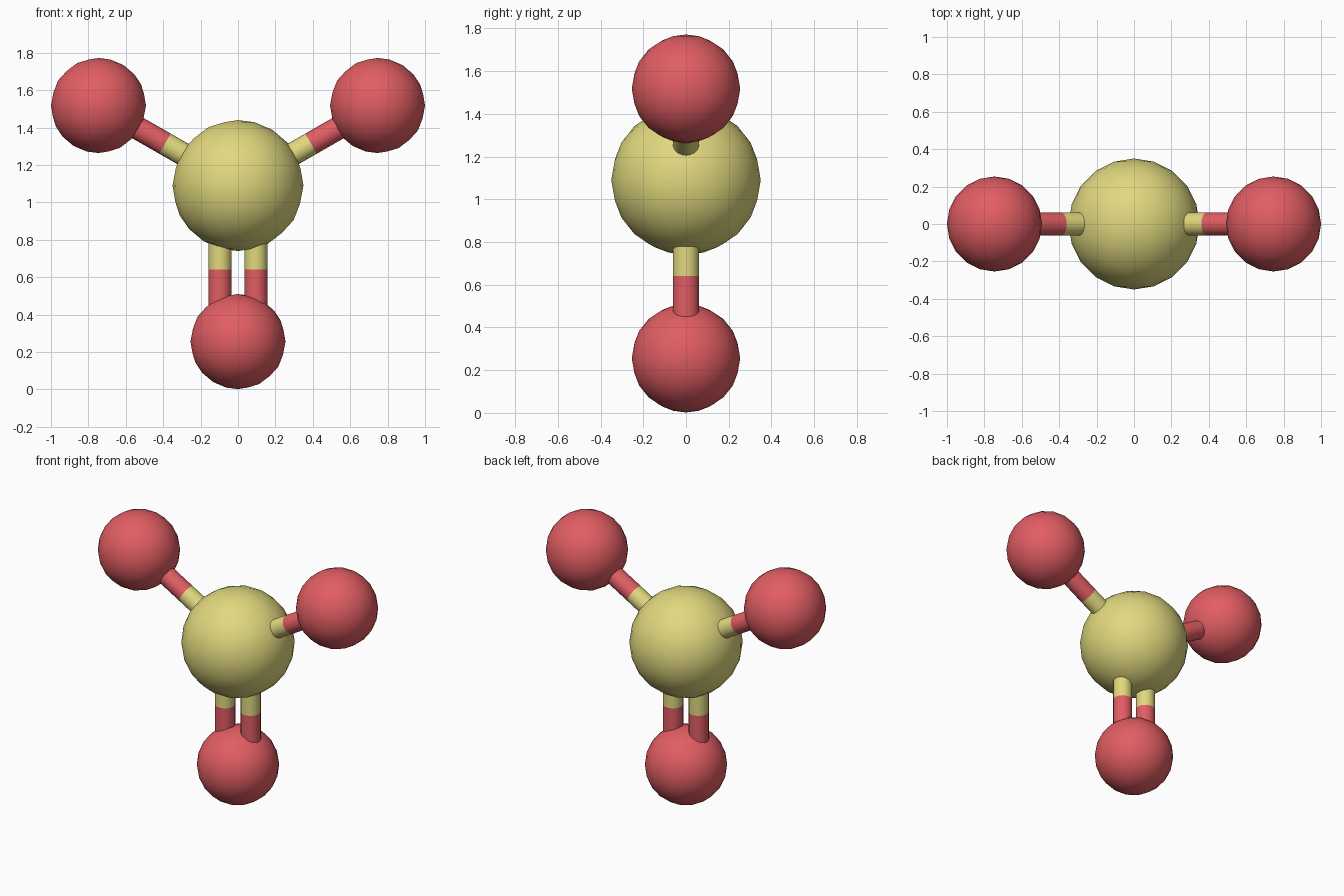
import bpy
from mathutils import Vector

cube = bpy.data.objects.get("Cube")
if cube:
    bpy.data.objects.remove(cube, do_unlink=True)


def make_material(name, color):
    mat = bpy.data.materials.new(name)
    mat.use_nodes = True
    mat.diffuse_color = color
    mat.node_tree.nodes["Principled BSDF"].inputs["Base Color"].default_value = color
    return mat


yellow = make_material("pale yellow", (0.75, 0.69, 0.21, 1))
red = make_material("soft red", (0.75, 0.11, 0.125, 1))


def finish(name, mat):
    obj = bpy.context.object
    obj.name = name
    obj.data.materials.append(mat)
    bpy.ops.object.shade_smooth_by_angle()
    return obj


def ball(name, center, radius, mat):
    bpy.ops.mesh.primitive_ico_sphere_add(subdivisions=3, radius=radius, location=center)
    finish(name, mat)


def rod(name, start, end, mat):
    axis = end - start
    bpy.ops.mesh.primitive_cylinder_add(
        vertices=20, radius=0.062, depth=axis.length, location=(start + end) / 2,
        rotation=axis.to_track_quat("Z", "Y").to_euler())
    finish(name, mat)


def bond(name, start, end, offset=Vector()):
    # Two-colour rod, changing colour at a fixed distance from the core
    split = start + (end - start).normalized() * 0.45
    rod(name + "_inner_half", start + offset, split + offset, yellow)
    rod(name + "_outer_half", split + offset, end + offset, red)


core = Vector((0, 0, 1.09))
bottom = Vector((0, 0, 0.256))

# Core and lower ball
ball("core_ball", core, 0.35, yellow)
ball("bottom_ball", bottom, 0.254, red)

# Mirrored arms, and the pair of rods below the core
for side, sx in (("left", 1), ("right", -1)):
    tip = Vector((sx * 0.746, 0, 1.518))
    ball(side + "_ball", tip, 0.254, red)
    bond(side + "_arm", core, tip)
    bond(side + "_lower_rod", core, bottom, Vector((sx * 0.096, 0, 0)))
